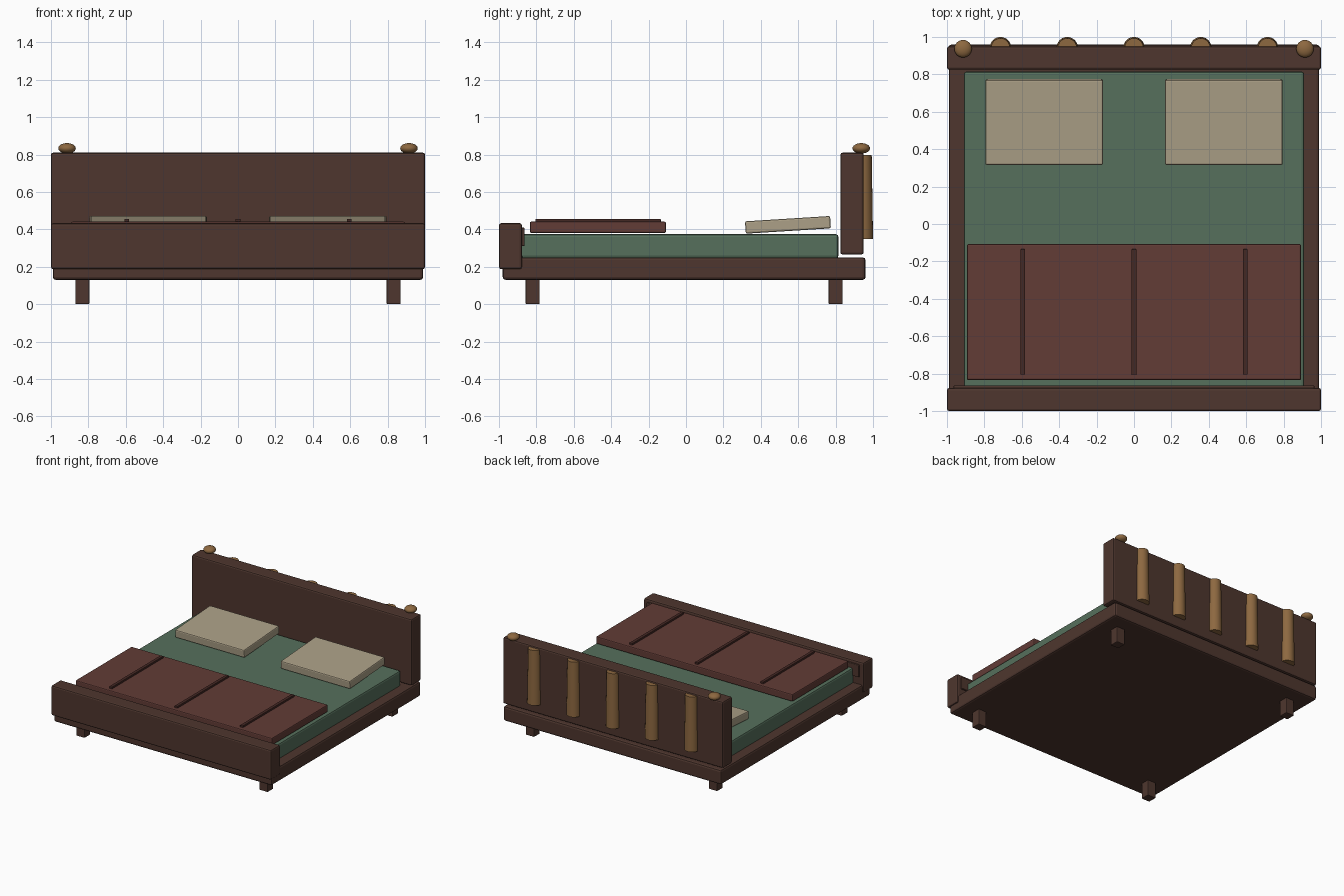
import bpy, math

if "Cube" in bpy.data.objects:
    bpy.data.objects.remove(bpy.data.objects["Cube"])


def material(name, rgb):
    m = bpy.data.materials.new(name)
    lin = [(c / 255 / 12.92) if c < 10 else ((c / 255 + 0.055) / 1.055) ** 2.4 for c in rgb]
    m.diffuse_color = (*lin, 1)
    m.use_nodes = True
    m.node_tree.nodes["Principled BSDF"].inputs["Base Color"].default_value = m.diffuse_color
    return m


WOOD = material("dark wood", (78, 54, 46))
TURNED = material("light wood", (141, 104, 64))
GREEN = material("green sheet", (86, 112, 92))
RED = material("red blanket", (98, 60, 54))
SEAM = material("dark seam", (68, 40, 36))
CREAM = material("cream pillow", (172, 160, 135))


def finish(name, mat):
    o = bpy.context.object
    o.name = name
    o.data.materials.append(mat)
    return o


def box(name, mat, x, y, z, bevel=0.01, tilt=0):
    """Bevelled box from (min, max) ranges on each axis."""
    bpy.ops.mesh.primitive_cube_add(size=1)
    o = finish(name, mat)
    size = [r[1] - r[0] for r in (x, y, z)]
    for v in o.data.vertices:
        for i in range(3):
            v.co[i] *= size[i]
    o.location = [(r[0] + r[1]) / 2 for r in (x, y, z)]
    o.rotation_euler.x = tilt
    b = o.modifiers.new("soft edges", 'BEVEL')
    b.width, b.segments = bevel, 2
    return o


# Frame
box("bed_base", WOOD, (-0.99, 0.99), (-0.98, 0.96), (0.13, 0.25), 0.015)
box("headboard", WOOD, (-1, 1), (0.825, 0.95), (0.265, 0.81), 0.012)
box("footboard", WOOD, (-1, 1), (-1, -0.877), (0.187, 0.433), 0.012)
box("footboard_panel", WOOD, (-0.965, 0.965), (-0.90, -0.863), (0.31, 0.41), 0.006)

# Bedding
box("mattress", GREEN, (-0.91, 0.91), (-0.88, 0.815), (0.245, 0.374), 0.014)
box("blanket", RED, (-0.893, 0.893), (-0.835, -0.107), (0.381, 0.441), 0.008)
for x in (-0.595, 0, 0.595):
    box("blanket_seam", SEAM, (x - 0.013, x + 0.013), (-0.805, -0.135), (0.435, 0.456), 0.003)

for s in (-1, 1):
    cx = 0.48 * s
    box("pillow", CREAM, (cx - 0.315, cx + 0.315), (0.317, 0.773), (0.391, 0.457),
        0.009, math.radians(3.6))
    # Legs
    for y in (-0.82, 0.80):
        box("leg", WOOD, (0.832 * s - 0.038, 0.832 * s + 0.038), (y - 0.038, y + 0.038),
            (0, 0.14), 0.006)
    # Flattened knobs on the headboard
    bpy.ops.mesh.primitive_uv_sphere_add(segments=24, ring_count=12, radius=1)
    o = finish("knob", TURNED)
    for v in o.data.vertices:
        v.co.x *= 0.047
        v.co.y *= 0.047
        v.co.z *= 0.028
    o.location = (0.914 * s, 0.937, 0.833)
    bpy.ops.object.shade_smooth_by_angle()

# Tapered round slats on the back of the headboard
for i in range(-2, 3):
    bpy.ops.mesh.primitive_cone_add(vertices=24, radius1=0.057, radius2=0.05, depth=0.45,
                                    location=(0.357 * i, 0.943, 0.572))
    finish("back_slat", TURNED)
    bpy.ops.object.shade_smooth_by_angle()
